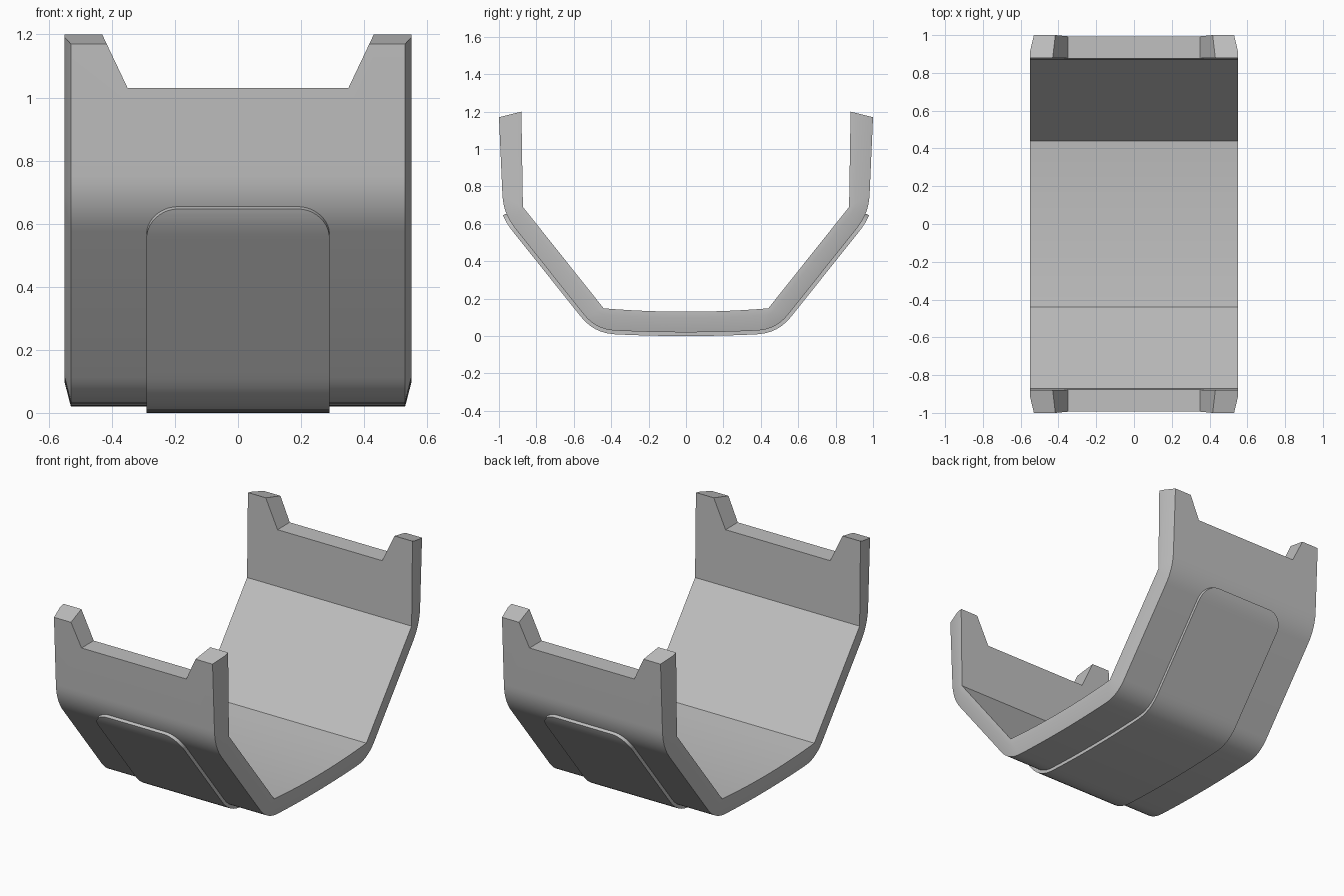
import bpy, bmesh, math
from mathutils import Vector

if "Cube" in bpy.data.objects:
    bpy.data.objects.remove(bpy.data.objects["Cube"])

grey = bpy.data.materials.new("light_grey")
grey.use_nodes = True
colour = (0.53, 0.53, 0.53, 1)
grey.diffuse_color = colour
grey.node_tree.nodes["Principled BSDF"].inputs["Base Color"].default_value = colour


def finish(name, bm):
    bmesh.ops.remove_doubles(bm, verts=bm.verts, dist=0.0002)
    bmesh.ops.recalc_face_normals(bm, faces=bm.faces)
    mesh = bpy.data.meshes.new(name)
    bm.to_mesh(mesh)
    bm.free()
    mesh.materials.append(grey)
    obj = bpy.data.objects.new(name, mesh)
    bpy.context.collection.objects.link(obj)
    return obj


def smooth(obj):
    bpy.ops.object.select_all(action="DESELECT")
    obj.select_set(True)
    bpy.context.view_layer.objects.active = obj
    bpy.ops.object.shade_smooth_by_angle(angle=math.radians(30))


def loft(sections):
    """Skin a list of matching closed loops and cap both ends."""
    bm = bmesh.new()
    rows = [[bm.verts.new(p) for p in s] for s in sections]
    n = len(rows[0])
    for a, b in zip(rows, rows[1:]):
        for i in range(n):
            j = (i + 1) % n
            bm.faces.new((a[i], a[j], b[j], b[i]))
    bm.faces.new(rows[0])
    bm.faces.new(rows[-1])
    return bm


def round_corner(a, b, c, t, steps=8):
    """Points of a curve that rounds corner b over the distance t."""
    p, q = b + (a - b).normalized() * t, b + (c - b).normalized() * t
    us = [i / steps for i in range(steps + 1)]
    return [p * (1 - u) ** 2 + b * 2 * u * (1 - u) + q * u * u for u in us]


def cradle_path(top, knee, heel, base, t):
    """Mirrored (y, z) path: wall, slope and gently bowed floor."""
    top, knee, heel = Vector(top), Vector(knee), Vector(heel)
    bow = (heel.y - base) / heel.x ** 2
    start = heel.x + t
    floor = [Vector((y, base + bow * y * y))
             for y in (start * (1 - i / 6) for i in range(7))]
    half = [top] + round_corner(top, knee, heel, t)
    half += round_corner(knee, heel, floor[0] if t else floor[1], t)[:-1] + floor
    return half + [Vector((-p.x, p.y)) for p in reversed(half[:-1])]


outer = cradle_path((-1, 1.17), (-0.977, 0.655), (-0.482, 0.035), 0.02, 0.1)
inner = cradle_path((-0.88, 1.2), (-0.872, 0.69), (-0.44, 0.148), 0.13, 0)

# Shell with slightly chamfered side rims
sections = []
for o, i in zip(outer, inner):
    m = i.lerp(o, 0.3)
    rim = [(0.53, o), (0.55, m), (0.55, i)]
    sections.append([(-x, p.x, p.y) for x, p in rim]
                    + [(x, p.x, p.y) for x, p in reversed(rim)])
shell = finish("cradle_shell", loft(sections))

# Tapered notches in both wall tops
notch = [(-0.35, 1.03), (0.35, 1.03), (0.478, 1.3), (-0.478, 1.3)]
cutter = finish("notch_cutter", loft([[(x, y, z) for x, z in notch] for y in (-1.2, 1.2)]))
cutter.hide_render = True
mod = shell.modifiers.new("notches", "BOOLEAN")
mod.operation = "DIFFERENCE"
mod.solver = "EXACT"
mod.object = cutter
bpy.context.view_layer.objects.active = shell
bpy.ops.object.modifier_apply(modifier=mod.name)
bpy.data.objects.remove(cutter)
smooth(shell)

# Raised wrap-around pad with rounded ends
lengths = [0]
for a, b in zip(outer, outer[1:]):
    lengths.append(lengths[-1] + (b - a).length)


def at(s):
    k = max(i for i in range(len(outer) - 1) if lengths[i] <= s)
    d = (outer[k + 1] - outer[k]).normalized()
    return outer[k] + d * (s - lengths[k])


total = lengths[-1]
first = next(s / 1000 for s in range(1000) if at(s / 1000).y < 0.655)
corner = 0.1
ends = [corner * (1 - math.cos(i * math.pi / 20)) for i in range(11)]
span = total / 2 - first
half = ends + [corner + (span - corner) * i / 36 for i in range(1, 37)]
stations = half + [2 * span - d for d in reversed(half[:-1])]
pad = []
for d in stations:
    s = first + d
    tangent = (at(s + 0.01) - at(s - 0.01)).normalized()
    normal = Vector((tangent.y, -tangent.x))
    near = min(d, 2 * span - d, corner)
    w = 0.19 + math.sqrt(max(0, corner ** 2 - (corner - near) ** 2))
    low, high = at(s) - normal * 0.01, at(s) + normal * 0.02
    pad.append([(-w, *low), (w, *low), (w, *high), (-w, *high)])
smooth(finish("wrap_pad", loft(pad)))
